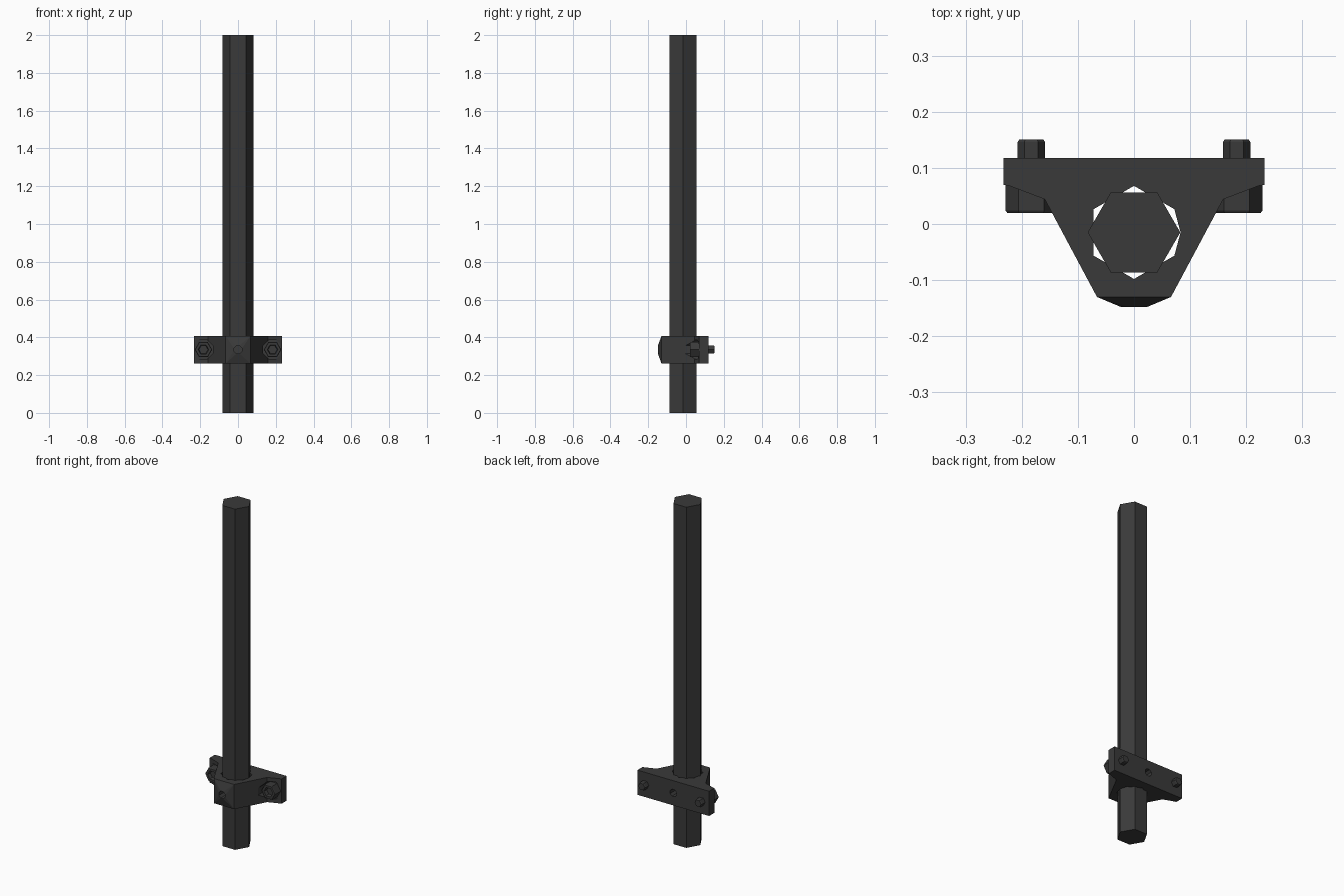
import bpy, bmesh
from math import cos, sin, pi

if "Cube" in bpy.data.objects:
    bpy.data.objects.remove(bpy.data.objects["Cube"])

mat = bpy.data.materials.new("dark_metal")
mat.diffuse_color = (0.042, 0.042, 0.042, 1)
mat.use_nodes = True
mat.node_tree.nodes["Principled BSDF"].inputs["Base Color"].default_value = mat.diffuse_color
PY = -0.015                      # pole centre in y
Z0, Z1, ZC = 0.262, 0.407, 0.335   # clamp bottom, top, bolt height


def finish(name, bm):
    bmesh.ops.recalc_face_normals(bm, faces=bm.faces)
    me = bpy.data.meshes.new(name)
    bm.to_mesh(me)
    bm.free()
    me.materials.append(mat)
    ob = bpy.data.objects.new(name, me)
    bpy.context.collection.objects.link(ob)
    return ob


def loft(name, rings, socket=None):
    """Closed solid through rings of equal point count; the last cap may be sunk."""
    bm = bmesh.new()
    vs = [[bm.verts.new(p) for p in r] for r in rings]
    n = len(vs[0])
    for a, b in zip(vs, vs[1:]):
        for i in range(n):
            bm.faces.new((a[i], a[(i + 1) % n], b[(i + 1) % n], b[i]))
    bm.faces.new(vs[0])
    bm.faces.new(vs[-1])
    return finish(name, bm)


def ngon(n, r, off=0.0):
    return [(r * cos(2 * pi * i / n + off), r * sin(2 * pi * i / n + off)) for i in range(n)]


def prism_z(name, pts, z0, z1):
    return loft(name, [[(x, y, z) for x, y in pts] for z in (z0, z1)])


def turned_y(name, x0, n, profile, off=0.0):
    """n-sided part along y from (radius, y) pairs."""
    return loft(name, [[(x0 + x, y, ZC + z) for x, z in ngon(n, r, off)] for r, y in profile])


def boolean(ob, other, op):
    m = ob.modifiers.new("bool", 'BOOLEAN')
    m.operation, m.object, m.solver = op, other, 'EXACT'
    bpy.context.view_layer.objects.active = ob
    bpy.ops.object.modifier_apply(modifier=m.name)
    bpy.data.objects.remove(other)


# Hexagonal pole
prism_z("pole", [(x, y + PY) for x, y in ngon(6, 0.0825)], 0, 2)

# Clamp body with side lugs
half = [(0.066, -0.13), (0.159, 0.044), (0.222, 0.068), (0.233, 0.07), (0.233, 0.118)]
clamp = prism_z("clamp", half + [(-x, y) for x, y in reversed(half)], Z0, Z1)

# Raised front boss narrowing to an octagon
bm = bmesh.new()
for y in (-0.10, -0.13):
    w = 0.066 if y == -0.13 else 0.05
    for x in (-w, w):
        for z in (Z0, Z1):
            bm.verts.new((x, y, z))
for x, z in ngon(8, 0.025, pi / 8):
    bm.verts.new((x, -0.148, ZC + z))
bmesh.ops.convex_hull(bm, input=bm.verts)
boolean(clamp, finish("front_boss", bm), 'UNION')

# Pole opening, front and back screw holes, bolt seats
hole = [(x, y + PY) for x, y in [(0.083, 0)] + ngon(6, 0.083, pi / 6)]
boolean(clamp, prism_z("pole_opening", hole, 0.1, 0.6), 'DIFFERENCE')
boolean(clamp, turned_y("front_hole", 0, 8, [(0.022, -0.2), (0.022, -0.03)], pi / 8), 'DIFFERENCE')
boolean(clamp, turned_y("back_hole", 0, 8, [(0.022, 0.02), (0.022, 0.2)], pi / 8), 'DIFFERENCE')
for s in (-1, 1):
    boolean(clamp, turned_y("seat", s * 0.183, 8, [(0.054, -0.1), (0.054, 0.069)], pi / 8), 'DIFFERENCE')

# Bolts: socketed hex head at the front, chamfered end at the back
for side, s in (("left", -1), ("right", 1)):
    x = s * 0.183
    turned_y("bolt_head_" + side, x, 6, [
        (0.046, 0.072), (0.046, 0.024), (0.043, 0.02), (0.028, 0.02), (0.024, 0.04)])
    turned_y("bolt_end_" + side, x, 6, [(0.0245, 0.11), (0.0245, 0.146), (0.021, 0.151)])
